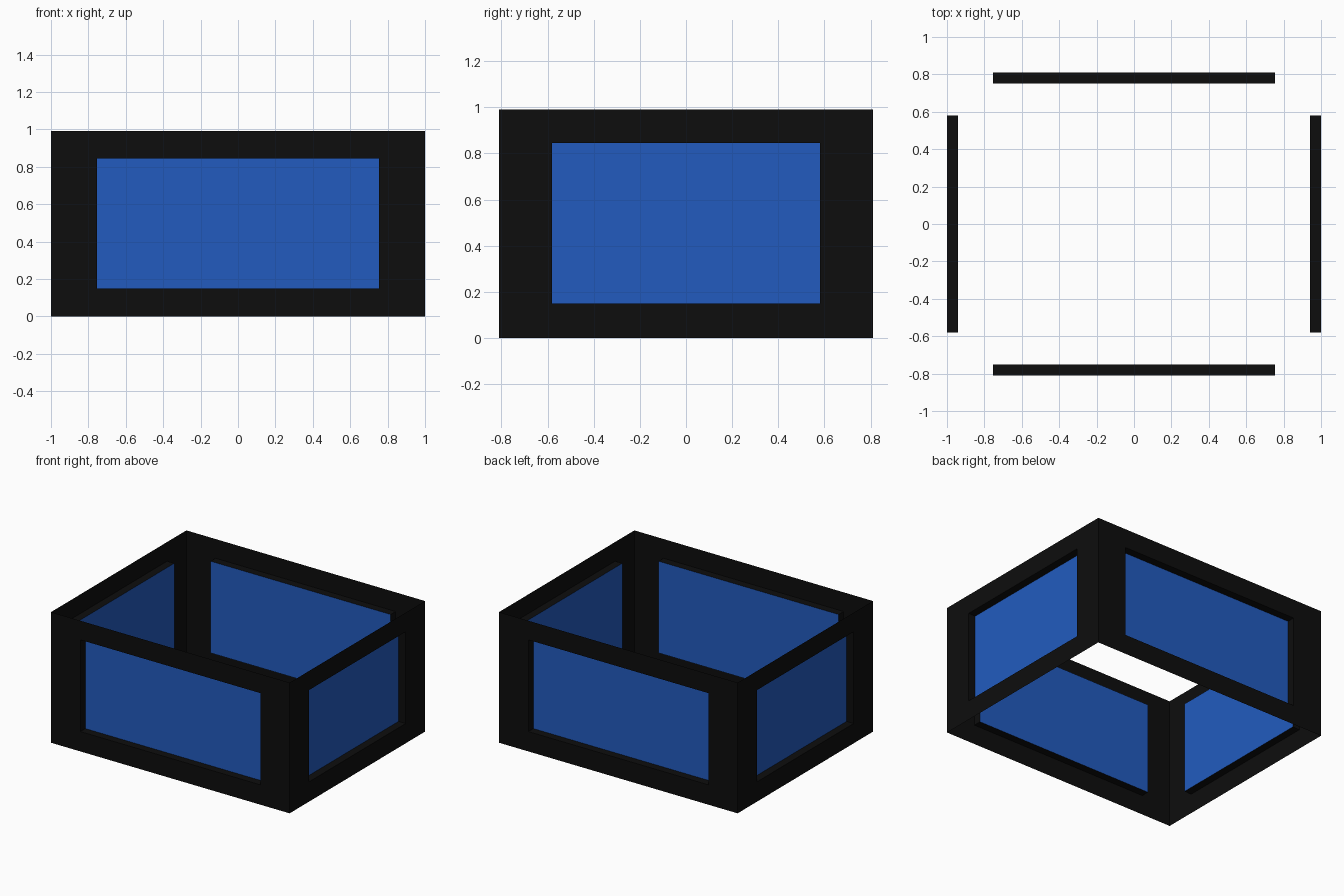
import bpy, bmesh
from mathutils import Vector

if "Cube" in bpy.data.objects:
    bpy.data.objects.remove(bpy.data.objects["Cube"])

HX, HY, H = 1.0, 0.81, 0.99      # half width, half depth, height
Z0, Z1, DEPTH = 0.15, 0.845, 0.06  # window heights and recess depth


def material(name, rgb):
    m = bpy.data.materials.new(name)
    m.diffuse_color = (*rgb, 1)
    m.use_nodes = True
    m.node_tree.nodes["Principled BSDF"].inputs["Base Color"].default_value = m.diffuse_color
    return m


black = material("frame black", (0.004, 0.004, 0.004))
blue = material("window blue", (0.016, 0.105, 0.52))


def finish(name, bm, mat):
    bmesh.ops.remove_doubles(bm, verts=bm.verts, dist=1e-4)
    me = bpy.data.meshes.new(name)
    bm.to_mesh(me)
    bm.free()
    me.materials.append(mat)
    bpy.context.collection.objects.link(bpy.data.objects.new(name, me))


def rect(normal, dist, half, z0, z1):
    """Upright rectangle facing normal, counter-clockwise from outside."""
    side = Vector((0, 0, 1)).cross(normal)
    return [normal * dist + side * s * half + Vector((0, 0, z))
            for s, z in ((-1, z0), (1, z0), (1, z1), (-1, z1))]


# Thin open-topped frame; each wall has an opening with an inward lip
frame = bmesh.new()
walls = [("front", (0, -1, 0), HY, HX, 0.755), ("back", (0, 1, 0), HY, HX, 0.755),
         ("right", (1, 0, 0), HX, HY, 0.58), ("left", (-1, 0, 0), HX, HY, 0.58)]
for name, n, dist, half, win in walls:
    n = Vector(n)
    loops = [rect(n, dist, half, 0, H),
             rect(n, dist, win, Z0, Z1),
             rect(n, dist - DEPTH, win, Z0, Z1)]
    rings = [[frame.verts.new(p) for p in loop] for loop in loops]
    for a, b in zip(rings, rings[1:]):
        for i in range(4):
            j = (i + 1) % 4
            frame.faces.new((a[i], a[j], b[j], b[i]))
    # Recessed window panel
    pane = bmesh.new()
    pane.faces.new([pane.verts.new(p) for p in loops[2]])
    finish(name + "_window", pane, blue)
finish("wall_frame", frame, black)
